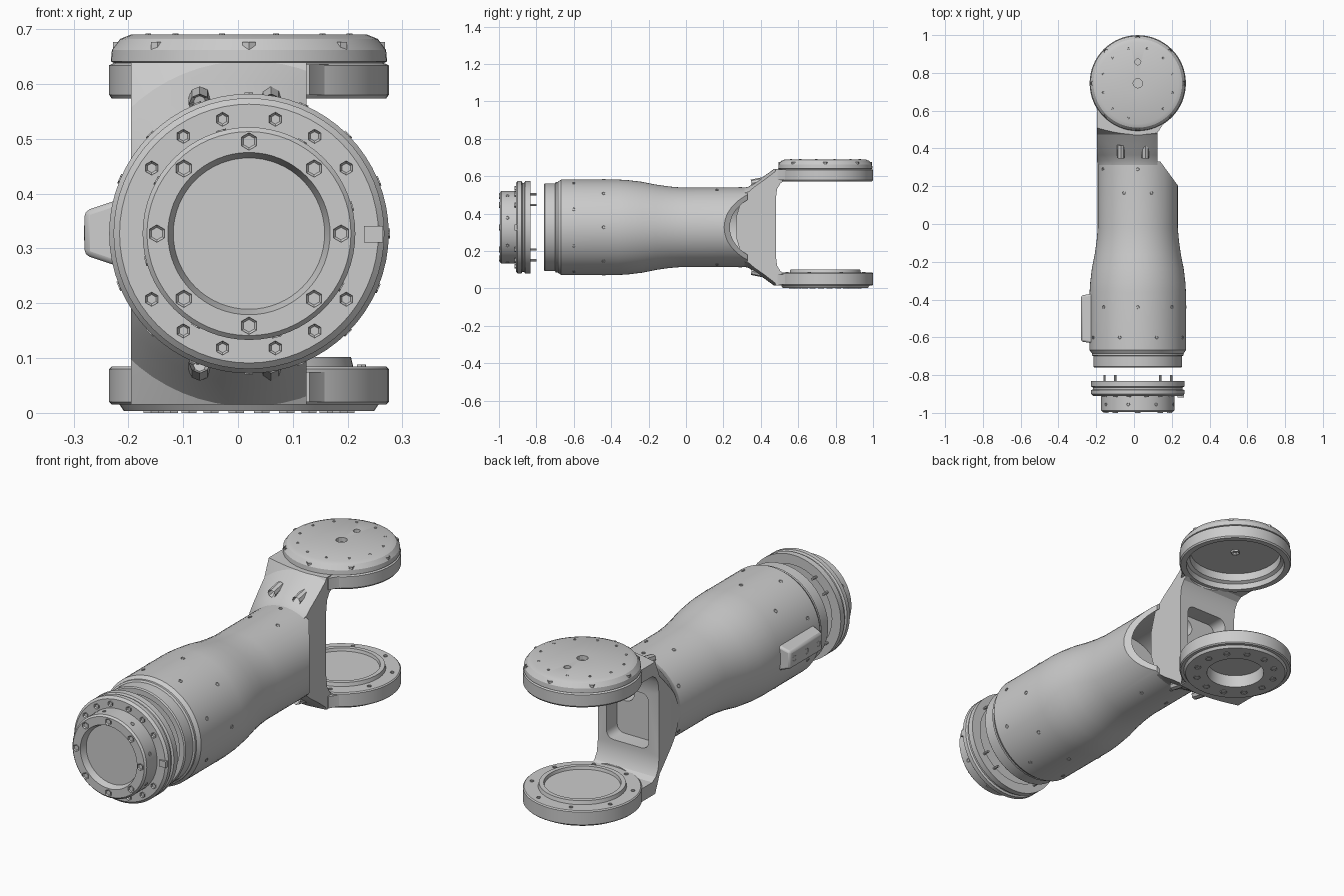
import bpy, bmesh
from math import pi, sin, cos, radians
from mathutils import Vector, Matrix

if "Cube" in bpy.data.objects:
    bpy.data.objects.remove(bpy.data.objects["Cube"])

CX, CZ, JY = 0.02, 0.327, 0.745      # tube axis (x, z) and joint axis y
AXIS_Y = Matrix.Translation((CX, 0, CZ)) @ Matrix.Rotation(-pi / 2, 4, 'X')
AXIS_Z = Matrix.Translation((CX, JY, 0))


def finish(name, bm):
    bmesh.ops.remove_doubles(bm, verts=bm.verts, dist=1e-5)
    bmesh.ops.recalc_face_normals(bm, faces=bm.faces)
    me = bpy.data.meshes.new(name)
    bm.to_mesh(me)
    bm.free()
    ob = bpy.data.objects.new(name, me)
    bpy.context.collection.objects.link(ob)
    return ob


def lathe(name, profile, frame, seg=64):
    """Revolve a closed (radius, height) profile about the frame's local z."""
    bm = bmesh.new()
    rings = [[bm.verts.new(frame @ Vector((r * cos(2 * pi * i / seg), r * sin(2 * pi * i / seg), h)))
              for i in range(seg)] for r, h in profile]
    for a, b in zip(rings, rings[1:] + rings[:1]):
        for i in range(seg):
            j = (i + 1) % seg
            bm.faces.new((a[i], a[j], b[j], b[i]))
    return finish(name, bm)


def prism(name, pts, offset):
    bm = bmesh.new()
    face = bm.faces.new([bm.verts.new(p) for p in pts])
    new = bmesh.ops.extrude_face_region(bm, geom=[face])['geom']
    bmesh.ops.translate(bm, vec=offset, verts=[g for g in new if isinstance(g, bmesh.types.BMVert)])
    return finish(name, bm)


def box(name, center, size, rot_z=0.0, bevel=0.0, only_axis=None):
    bm = bmesh.new()
    m = Matrix.Translation(center) @ Matrix.Rotation(rot_z, 4, 'Z') @ Matrix.Diagonal((*size, 1))
    bmesh.ops.create_cube(bm, size=1, matrix=m)
    if bevel:
        edges = [e for e in bm.edges if only_axis is None
                 or abs((e.verts[0].co - e.verts[1].co).normalized()[only_axis]) > 0.9]
        bmesh.ops.bevel(bm, geom=edges, offset=bevel, segments=4, affect='EDGES', profile=0.5)
    return finish(name, bm)


def studs(name, places, r, h, seg=6, socket=True):
    """Screws at (position, direction); each is h long, its head ends at the position."""
    bm = bmesh.new()
    for p, d in places:
        p, d = Vector(p), Vector(d).normalized()
        m = Matrix.Translation(p - d * h / 2) @ d.to_track_quat('Z', 'Y').to_matrix().to_4x4()
        vs = bmesh.ops.create_cone(bm, cap_ends=True, segments=seg, radius1=r, radius2=r,
                                   depth=h, matrix=m)['verts']
        if socket:
            top = max({f for v in vs for f in v.link_faces}, key=lambda f: f.calc_center_median().dot(d))
            bmesh.ops.inset_region(bm, faces=[top], thickness=r * 0.45)
            bmesh.ops.translate(bm, vec=-d * h * 0.4, verts=top.verts)
    return finish(name, bm)


def boolean(ob, cutter, op='DIFFERENCE'):
    mod = ob.modifiers.new("cut", 'BOOLEAN')
    mod.operation, mod.object, mod.solver = op, cutter, 'EXACT'
    bpy.context.view_layer.objects.active = ob
    bpy.ops.object.modifier_apply(modifier=mod.name)
    bpy.data.objects.remove(cutter)


def around_y(r, y, angles):
    return [(CX + r * cos(radians(a)), y, CZ + r * sin(radians(a))) for a in angles]


def around_z(r, z, n, start=0):
    return [(CX + r * cos(start + 2 * pi * i / n), JY + r * sin(start + 2 * pi * i / n), z) for i in range(n)]


# Detached end flange with recessed face
lathe("end_flange", [(0, -.965), (.138, -.965), (.148, -.995), (.186, -.995), (.194, -.987), (.194, -.91),
                     (.236, -.91), (.247, -.90), (.247, -.88), (.238, -.875), (.238, -.865), (.247, -.86),
                     (.247, -.832), (.2, -.832), (.195, -.855), (0, -.855)], AXIS_Y)
quad = lambda angs: [s for a in angs for s in (a, 180 - a, 180 + a, -a)]
studs("flange_face_bolts", [(p, (0, -1, 0)) for p in around_y(.168, -1.0, range(0, 360, 45))], .016, .02)
studs("flange_rim_bolts", [(p, (0, -1, 0)) for p in around_y(.214, -.916, quad([34, 56, 77]))], .013, .02)
studs("flange_pins", [(p, (0, 1, 0)) for p in around_y(.213, -.80, quad([34, 56]))], .006, .05, 8, False)
studs("flange_side_screws", [(p, Vector(p) - Vector((CX, -.955, CZ)))
                             for p in around_y(.196, -.955, range(15, 360, 45))], .009, .012)
box("flange_key", (.247, -.908, .326), (.034, .02, .03))

# Main arm tube, hollow at the yoke end, sliced diagonally on the right
tube = lathe("arm_tube", [(0, -.70), (.2, -.70), (.205, -.76), (.23, -.76), (.235, -.755), (.235, -.70),
                          (.243, -.695), (.243, -.685), (.255, -.668), (.255, -.36), (.252, -.31),
                          (.243, -.235), (.228, -.16), (.218, -.09), (.212, -.02), (.212, .33),
                          (.19, .33), (.19, 0), (0, 0)], AXIS_Y)
boolean(tube, box("slice", (.3085, .3535, CZ), (.3, .7, .7), radians(36.2)))
screws = [(a, -.6, .257) for a in range(22, 360, 45)] + [(a, -.44, .257) for a in range(0, 360, 45) if a != 180]
screws += [(a, .165, .214) for a in (70, 110, 250, 290)] + [(a, .29, .214) for a in (90, 150, 210, 270)]
studs("tube_screws", [(around_y(r, y, [a])[0], (cos(radians(a)), 0, sin(radians(a)))) for a, y, r in screws],
      .009, .015)

# Connector cover on the left side
cover = box("side_cover", (-.24, -.5, .328), (.08, .27, .134))
for v in cover.data.vertices:
    if v.co.x < -.25:
        v.co.y = -.5 + (v.co.y + .5) * .9
        v.co.z = .328 + (v.co.z - .328) * .6
bev = cover.modifiers.new("bevel", 'BEVEL')
bev.width, bev.segments = .01, 2
studs("side_cover_screws", [((-.281, y, .328), (-1, 0, 0)) for y in (-.59, -.5, -.41)], .014, .02)

# Yoke: C-shaped bracket trimmed by a flaring saddle that blends it to the tube
half = [(.27, .06), (.30, .16), (.30, .312), (.75, .312), (.75, .25), (.53, .25), (.505, .235),
        (.487, .205), (.48, .15)]
outline = half + [(y, -h) for y, h in reversed(half)]
yoke = prism("yoke", [(-.195, y, CZ + h) for y, h in outline], (.32, 0, 0))
boolean(yoke, lathe("saddle", [(0, .2), (.206, .2), (.209, .30), (.217, .335), (.24, .365), (.275, .42),
                               (.315, .475), (.40, .52), (.6, .6), (.6, 1.2), (0, 1.2)], AXIS_Y), 'INTERSECT')
boolean(yoke, lathe("joint_bore", [(0, -.1), (.24, -.1), (.24, .8), (0, .8)], AXIS_Z))
boolean(yoke, box("window", (-.03, .50, CZ), (.22, .20, .26), 0, .035, 1))
boolean(yoke, lathe("cable_hole", [(0, .2), (.045, .2), (.045, .5), (0, .5)],
                    Matrix.Translation((.015, 0, .07)) @ AXIS_Y, 24))
for side, z in (("upper", .58), ("lower", .02)):
    prism(side + "_gusset", [(x, y, z) for x, y in
                             [(.1, .49), (.13, .49), (.152, .525), (.2, .573), (.1, .53)]], (0, 0, .055))
studs("yoke_lugs", [((x, .35, CZ + s * .235), (0, -1, -s * .2)) for x in (-.07, .06) for s in (1, -1)], .02, .07, 8)

# Upper joint cover: domed lid with hollow underside
lid = lathe("upper_joint_cover", [(0, .69), (.215, .69), (.235, .682), (.25, .662), (.252, .641), (.246, .638),
                                  (.255, .634), (.255, .58), (.25, .573), (.224, .573), (.222, .60),
                                  (.207, .608), (.205, .645), (0, .645)], AXIS_Z)
for dy, r in ((0, .025), (.113, .016)):
    boolean(lid, lathe("lid_hole", [(0, .67), (r, .67), (r, .8), (0, .8)],
                       Matrix.Translation((0, dy, 0)) @ AXIS_Z, 12))
studs("lid_bolts", [(p, (0, 0, 1)) for p in around_z(.236, .676, 8)], .014, .03)
studs("lid_small_screws", [(p, (0, 0, 1)) for p in around_z(.19, .6915, 12, .26)], .006, .01)
studs("lid_plug", [((CX, JY, .635), (0, 0, -1))], .02, .02)

# Lower joint flange: raised ring above, bored and bolted below
lathe("lower_joint_flange", [(0, .088), (.163, .088), (.166, .102), (.186, .102), (.19, .085), (.25, .085),
                             (.255, .08), (.255, .02), (.25, .015), (.236, .015), (.228, .003), (.13, .003),
                             (.125, .06), (0, .06)], AXIS_Z)
studs("lower_flange_bolts", [(p, (0, 0, -1)) for p in around_z(.18, 0, 12, .13)], .016, .02)
studs("lower_rim_screws", [(p, (0, 0, 1)) for p in around_z(.222, .088, 8, .39)], .009, .015)

# Smooth round surfaces while keeping crisp edges
bpy.ops.object.select_all(action='DESELECT')
for ob in bpy.context.scene.objects:
    ob.select_set(True)
    bpy.context.view_layer.objects.active = ob
bpy.ops.object.shade_smooth_by_angle(angle=radians(25))
